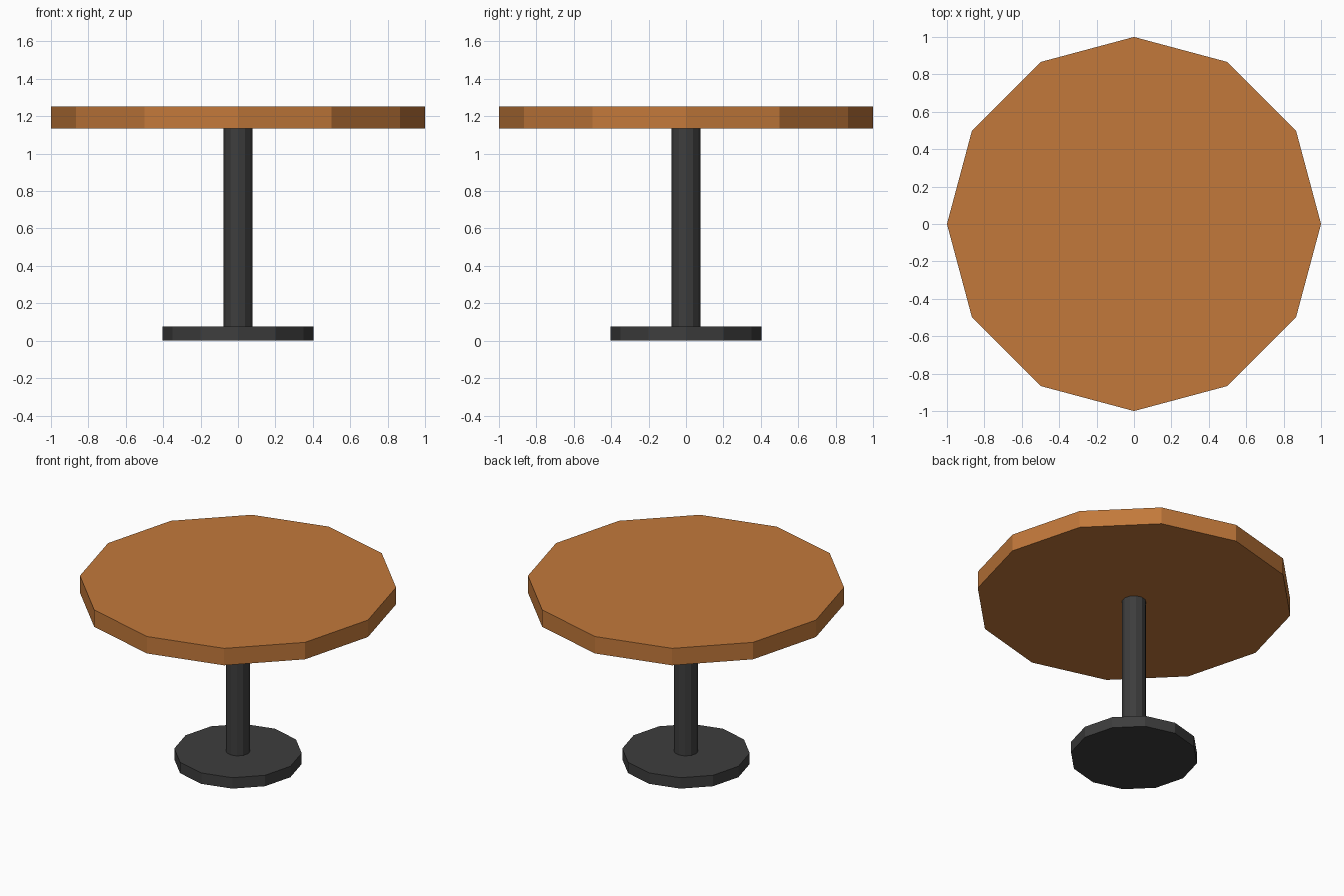
import bpy

if "Cube" in bpy.data.objects:
    bpy.data.objects.remove(bpy.data.objects["Cube"])


def material(name, rgb):
    mat = bpy.data.materials.new(name)
    mat.diffuse_color = (*rgb, 1.0)
    mat.use_nodes = True
    mat.node_tree.nodes["Principled BSDF"].inputs["Base Color"].default_value = mat.diffuse_color
    return mat


wood = material("warm_wood", (0.54, 0.19, 0.043))
metal = material("dark_metal", (0.047, 0.047, 0.047))


def disc(name, radius, z0, z1, mat):
    # twelve-sided prism with a corner on each axis
    bpy.ops.mesh.primitive_cylinder_add(
        vertices=12, radius=radius, depth=z1 - z0,
        location=(0, 0, (z0 + z1) / 2))
    obj = bpy.context.object
    obj.name = name
    obj.data.materials.append(mat)
    return obj


disc("base", 0.403, 0.0, 0.076, metal)
disc("column", 0.077, 0.076, 1.135, metal)
disc("table_top", 1.0, 1.135, 1.253, wood)
